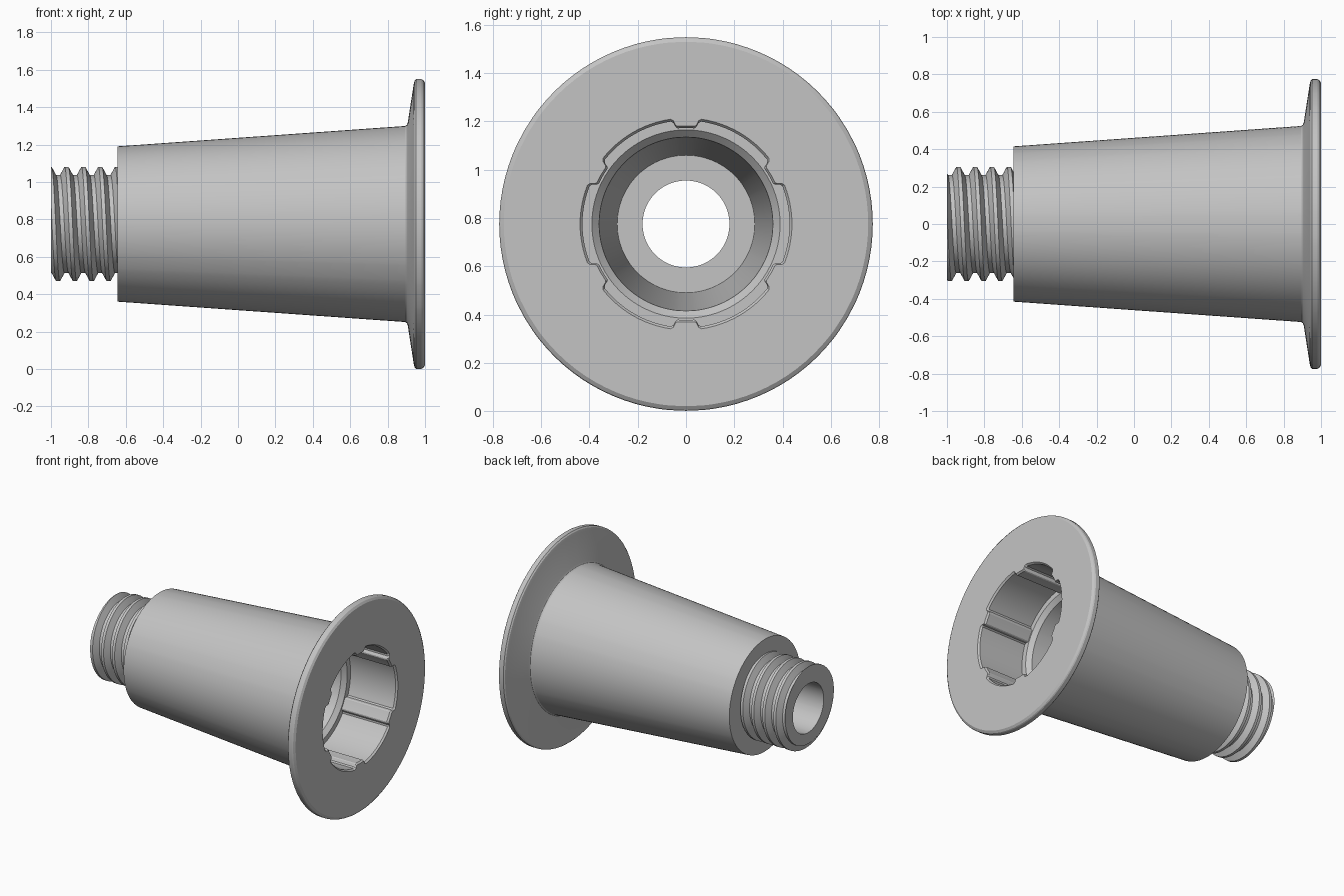
import bpy
import bmesh
from math import sin, cos, pi, radians

AXIS_Z = 0.775

if "Cube" in bpy.data.objects:
    bpy.data.objects.remove(bpy.data.objects["Cube"])

# Single grey plastic
grey = bpy.data.materials.new("grey_plastic")
grey.use_nodes = True
colour = (0.55, 0.55, 0.55, 1)
grey.diffuse_color = colour
grey.node_tree.nodes["Principled BSDF"].inputs["Base Color"].default_value = colour


def ring_point(x, r, a):
    return (x, r * cos(a), AXIS_Z + r * sin(a))


def make_object(name, bm, sharp):
    bmesh.ops.remove_doubles(bm, verts=bm.verts[:], dist=0.00005)
    bmesh.ops.dissolve_degenerate(bm, edges=bm.edges[:], dist=0.00005)
    bmesh.ops.recalc_face_normals(bm, faces=bm.faces[:])
    mesh = bpy.data.meshes.new(name)
    bm.to_mesh(mesh)
    bm.free()
    mesh.materials.append(grey)
    obj = bpy.data.objects.new(name, mesh)
    bpy.context.collection.objects.link(obj)
    bpy.ops.object.select_all(action='DESELECT')
    obj.select_set(True)
    bpy.context.view_layer.objects.active = obj
    bpy.ops.object.shade_smooth_by_angle(angle=radians(sharp))
    return obj


def skin(bm, columns, shift=0):
    """Quads between neighbouring columns; the seam may be offset for a helix."""
    count = len(columns)
    for i in range(count):
        a, b = columns[i], columns[(i + 1) % count]
        off = shift if i == count - 1 else 0
        for k in range(len(a) - 1 - off):
            bm.faces.new((a[k], a[k + 1], b[k + 1 + off], b[k + off]))


# Tapered body, flange and socket: one lathe whose socket has six ribs
RIB, SLOT = "rib", "slot"
outer = [(-0.645, 0.24), (-0.645, 0.415), (0.893, 0.524), (0.902, 0.53), (0.908, 0.545),
         (0.939, 0.745), (0.944, 0.765), (0.952, 0.774), (0.982, 0.774),
         (0.99, 0.77), (1.0, 0.755)]
socket = [(1.0, 0.439, 0.407), (0.988, 0.429, 0.398), (0.62, 0.429, 0.398)]
bore = [(0.62, 0.39), (0.59, 0.36), (-0.55, 0.285), (-0.55, 0.18), (-1.0, 0.18)]

# Angles inside each sixth, in degrees from the rib centre, with rib share
sector = [(-8.5, 0), (-7, 0.25), (-6, 0.85), (-5, 1), (0, 1), (5, 1), (6, 0.85), (7, 0.25), (8.5, 0)]
sector += [(8.5 + 43 * i / 12, 0) for i in range(1, 12)]

bm = bmesh.new()
columns = []
for n in range(6):
    for degrees, share in sector:
        a = radians(30 + 60 * n + degrees)
        rows = outer + [(x, slot + (rib - slot) * share) for x, slot, rib in socket] + bore
        columns.append([bm.verts.new(ring_point(x, r, a)) for x, r in rows])
skin(bm, columns)
make_object("flanged_body", bm, 25)

# Threaded neck: helical rows trimmed flat at both ends
PITCH, START, END = 0.09, -1.0, -0.645
ROOT, CREST = 0.262, 0.306
profile = [(-0.034, ROOT), (-0.010, CREST), (0.010, CREST), (0.034, ROOT)]
STEPS = 96


def thread_row(points, i):
    """Trim one helical outline to the ends of the neck."""
    (x0, r0), (x1, r1) = points[i], points[min(i + 1, len(points) - 1)]
    if x0 < START and x1 > START:
        return START, r0 + (r1 - r0) * (START - x0) / (x1 - x0)
    xp, rp = points[max(i - 1, 0)]
    if x0 > END and xp < END:
        return END, rp + (r0 - rp) * (END - xp) / (x0 - xp)
    return x0, r0


bm = bmesh.new()
columns = []
for i in range(STEPS):
    turn = i / STEPS
    base = -0.9395 + PITCH * turn
    points = [(base + PITCH * k + dx, r) for k in range(-3, 6) for dx, r in profile]
    kept = [thread_row(points, j) for j in range(len(points))]
    first = next(p for p in kept if p[0] >= START)
    last = [p for p in kept if p[0] <= END][-1]
    rows = [first if x < START else last if x > END else (x, r) for x, r in kept]
    columns.append([bm.verts.new(ring_point(x, r, 2 * pi * turn)) for x, r in rows])
# Flat end face around the bore
inner = [bm.verts.new(ring_point(START, 0.18, 2 * pi * i / STEPS)) for i in range(STEPS)]
for i in range(STEPS):
    j = (i + 1) % STEPS
    bm.faces.new((columns[i][0], columns[j][0], inner[j], inner[i]))
# One full turn advances four outline points
for i in range(STEPS):
    a, b = columns[i], columns[(i + 1) % STEPS]
    off = len(profile) if i == STEPS - 1 else 0
    for k in range(len(a) - 1 - off):
        bm.faces.new((a[k], a[k + 1], b[k + 1 + off], b[k + off]))
make_object("threaded_neck", bm, 25)
